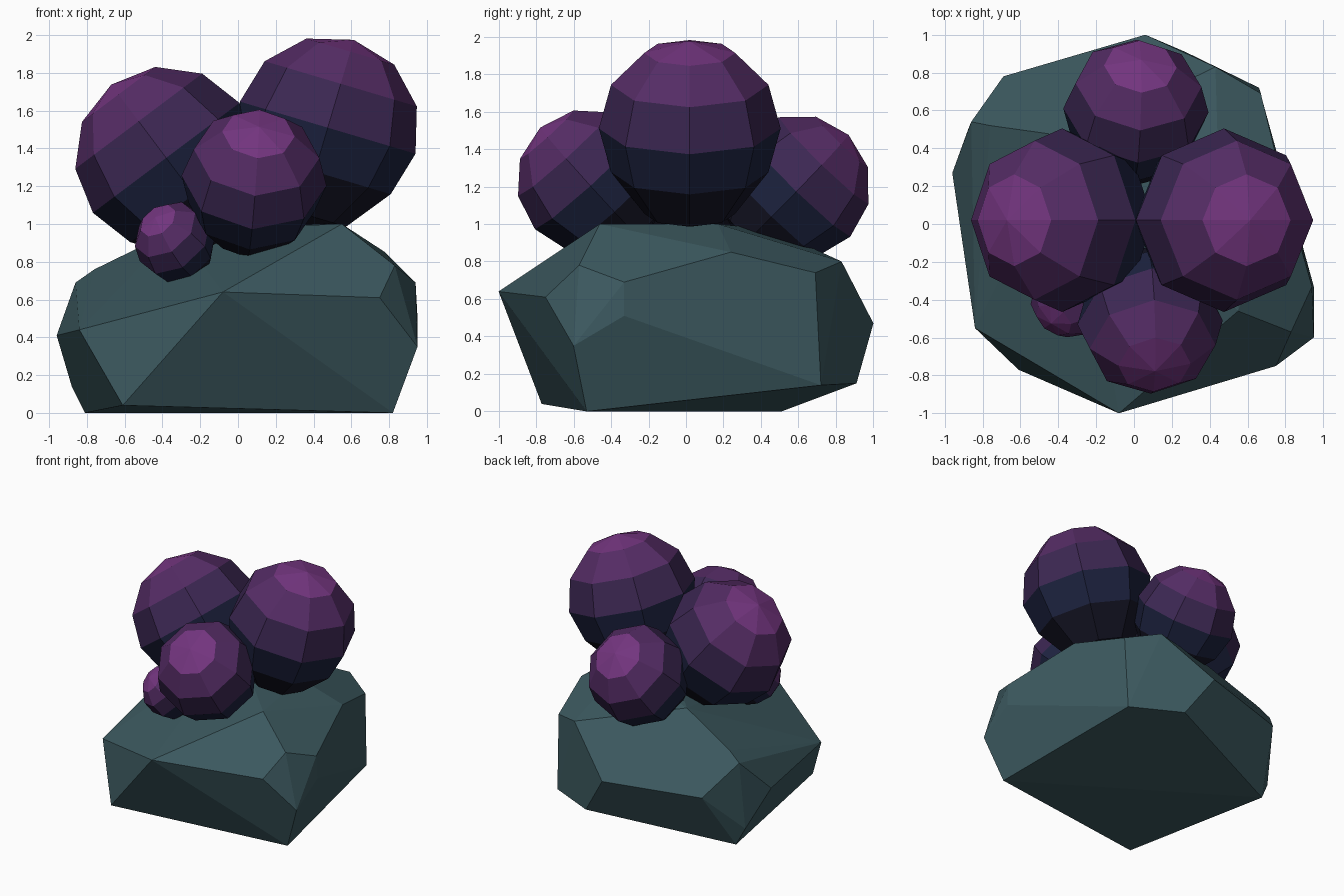
import bpy, bmesh, math
from mathutils import Vector, Matrix

if "Cube" in bpy.data.objects:
    bpy.data.objects.remove(bpy.data.objects["Cube"])


def material(name, rgb):
    m = bpy.data.materials.new(name)
    m.diffuse_color = (*rgb, 1)
    m.use_nodes = True
    m.node_tree.nodes["Principled BSDF"].inputs["Base Color"].default_value = m.diffuse_color
    return m


def finish(bm, name, mats):
    me = bpy.data.meshes.new(name)
    bm.to_mesh(me)
    bm.free()
    for m in mats:
        me.materials.append(m)
    ob = bpy.data.objects.new(name, me)
    bpy.context.collection.objects.link(ob)
    return ob


stone = material("stone", (0.045, 0.10, 0.115))
# bulb colours from tip to root
bands = [material("tip_purple", (0.17, 0.035, 0.21)),
         material("upper_purple", (0.09, 0.025, 0.13)),
         material("mid_violet", (0.045, 0.02, 0.085)),
         material("navy", (0.012, 0.016, 0.05)),
         material("root_dark", (0.008, 0.008, 0.02))]

# Rock: chipped convex boulder, hull of its corners
corners = [
    # base
    (0.82, -0.53, 0), (-0.81, 0.51, 0), (-0.61, -0.77, 0.04),
    (0.66, 0.72, 0.14), (0.27, 0.91, 0.15), (-0.88, 0.49, 0.14),
    # waist
    (-0.08, -1.0, 0.64), (0.75, -0.75, 0.61), (0.95, -0.60, 0.35),
    (0.95, -0.33, 0.51), (0.67, 0.70, 0.26), (0.06, 1.0, 0.47),
    (-0.69, 0.78, 0.45), (-0.96, 0.27, 0.41), (-0.84, -0.55, 0.44),
    # shoulder and top
    (0.94, -0.33, 0.69), (0.83, -0.57, 0.78), (0.78, 0.24, 0.85),
    (0.67, 0.69, 0.74), (0.43, 0.83, 0.80), (-0.86, 0.54, 0.69),
    (-0.76, 0.52, 0.76), (-0.33, 0.46, 0.97), (0.45, 0.17, 1.0),
    (0.55, -0.46, 1.0)]
bm = bmesh.new()
for c in corners:
    bm.verts.new(c)
bmesh.ops.convex_hull(bm, input=bm.verts)
bmesh.ops.dissolve_limit(bm, angle_limit=math.radians(4),
                         verts=bm.verts, edges=bm.edges)
bmesh.ops.recalc_face_normals(bm, faces=bm.faces)
finish(bm, "rock", [stone])


# Bulbs: eight-sided spheres with a slightly drawn-out root, leaning along an axis
def bulb(name, centre, axis, size):
    bm = bmesh.new()
    bmesh.ops.create_uvsphere(bm, u_segments=8, v_segments=6, radius=1)
    for f in bm.faces:
        h = f.calc_center_median().z
        f.material_index = (0 if h > 0.85 else 1 if h > 0.5 else
                            2 if h > 0 else 3 if h > -0.5 else 4)
    for v in bm.verts:
        if v.co.z < -0.7:
            v.co.z *= 1.13
    turn = Vector((0, 0, 1)).rotation_difference(Vector(axis).normalized())
    bm.transform(Matrix.Translation(centre) @ turn.to_matrix().to_4x4()
                 @ Matrix.Scale(size, 4))
    finish(bm, name, bands)


bulb("right_bulb", (0.475, 0.02, 1.51), (0.285, 0, 0.96), 0.485)
bulb("left_bulb", (-0.38, 0.02, 1.35), (-0.60, 0, 0.80), 0.485)
bulb("front_bulb", (0.085, -0.52, 1.23), (0.07, -0.67, 0.74), 0.385)
bulb("back_bulb", (0.01, 0.60, 1.20), (0.07, 0.69, 0.71), 0.385)
bulb("small_bulb", (-0.335, -0.39, 0.905), (-0.47, -0.62, 0.60), 0.215)
